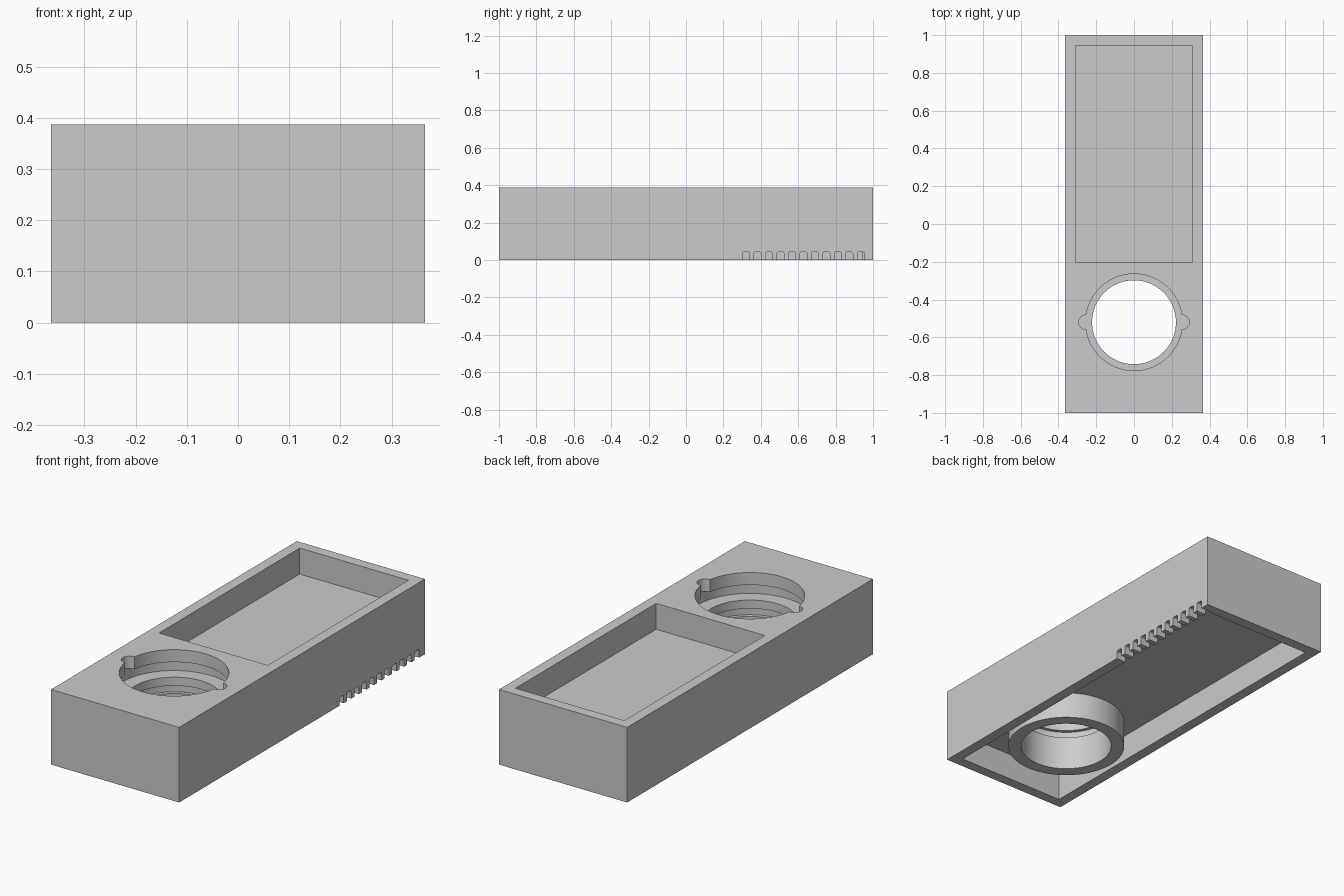
import bpy
import bmesh
from math import cos, sin, pi
from mathutils import Matrix, Vector

cube = bpy.data.objects.get("Cube")
if cube:
    bpy.data.objects.remove(cube, do_unlink=True)

W, L, H = 0.73, 2.0, 0.387       # overall size
WALL = 0.055
CEILING = 0.138                  # top of the underside cavity
HOLE_Y = -0.52
HOLE_R = 0.222

grey = bpy.data.materials.new("light_grey")
grey.use_nodes = True
colour = (0.6, 0.6, 0.6, 1)
grey.diffuse_color = colour
grey.node_tree.nodes["Principled BSDF"].inputs["Base Color"].default_value = colour


def add_box(bm, lo, hi):
    lo, hi = Vector(lo), Vector(hi)
    size = hi - lo
    mat = Matrix.Translation((lo + hi) / 2) @ Matrix.Diagonal((*size, 1))
    return bmesh.ops.create_cube(bm, size=1, matrix=mat)["verts"]


def add_lathe(bm, profile, centre, steps=96):
    """Closed solid of revolution from (radius, z) points, bottom to top."""
    rings = []
    for r, z in profile:
        rings.append([bm.verts.new((centre[0] + r * cos(2 * pi * i / steps),
                                    centre[1] + r * sin(2 * pi * i / steps), z))
                      for i in range(steps)])
    for a, b in zip(rings, rings[1:]):
        for i in range(steps):
            j = (i + 1) % steps
            bm.faces.new((a[i], a[j], b[j], b[i]))
    bm.faces.new(rings[0][::-1])
    bm.faces.new(rings[-1])


def make_object(name, bm):
    bmesh.ops.recalc_face_normals(bm, faces=bm.faces)
    mesh = bpy.data.meshes.new(name)
    bm.to_mesh(mesh)
    bm.free()
    mesh.materials.append(grey)
    obj = bpy.data.objects.new(name, mesh)
    bpy.context.collection.objects.link(obj)
    return obj


def combine(target, name, bm, operation="DIFFERENCE"):
    tool = make_object(name, bm)
    tool.hide_render = True
    mod = target.modifiers.new(name, "BOOLEAN")
    mod.operation = operation
    mod.solver = "EXACT"
    mod.object = tool
    bpy.context.view_layer.objects.active = target
    bpy.ops.object.modifier_apply(modifier=mod.name)
    bpy.data.objects.remove(tool, do_unlink=True)


# Outer block
bm = bmesh.new()
add_box(bm, (-W / 2, -L / 2, 0), (W / 2, L / 2, H))
housing = make_object("housing", bm)

# Hollow underside
bm = bmesh.new()
add_box(bm, (WALL - W / 2, WALL - L / 2, -0.1), (W / 2 - WALL, L / 2 - WALL, CEILING))
combine(housing, "underside_cavity", bm)

# Tube reaching down to the base
bm = bmesh.new()
add_lathe(bm, [(0.286, 0), (0.286, CEILING + 0.03)], (0, HOLE_Y))
combine(housing, "tube", bm, "UNION")

# Rectangular tray in the top
bm = bmesh.new()
add_box(bm, (WALL - W / 2, -0.2, H - 0.134), (W / 2 - WALL, L / 2 - WALL, H + 0.1))
combine(housing, "tray", bm)

# Stepped round bore with a locking groove under the lip
bm = bmesh.new()
add_lathe(bm, [(HOLE_R, -0.1), (HOLE_R, H - 0.21), (0.24, H - 0.21), (0.24, H - 0.17),
               (HOLE_R, H - 0.17), (HOLE_R, H - 0.126), (0.295, H - 0.126),
               (0.295, H - 0.064), (0.256, H - 0.064), (0.256, H + 0.1)], (0, HOLE_Y))
combine(housing, "bore", bm)

# Entry notches either side of the bore
bm = bmesh.new()
for side in (-1, 1):
    add_lathe(bm, [(0.038, H - 0.09), (0.038, H + 0.1)], (side * 0.255, HOLE_Y), 32)
combine(housing, "entry_notches", bm)

# Row of vent slots along the lower edge of the left wall
bm = bmesh.new()
for i in range(11):
    y = 0.321 + i * 0.0614
    add_box(bm, (W / 2 - WALL - 0.01, y - 0.018, -0.05), (W / 2 + 0.05, y + 0.018, 0.043))
top_edges = [e for e in bm.edges
             if all(v.co.z > 0 for v in e.verts)
             and abs(e.verts[0].co.x - e.verts[1].co.x) > 0.01]
bmesh.ops.bevel(bm, geom=top_edges, offset=0.008, segments=3, profile=0.5, affect="EDGES")
combine(housing, "vent_slots", bm)

# Smooth the round walls, keep the corners sharp
bpy.ops.object.select_all(action="DESELECT")
housing.select_set(True)
bpy.context.view_layer.objects.active = housing
bpy.ops.object.shade_smooth_by_angle(angle=pi / 6)
